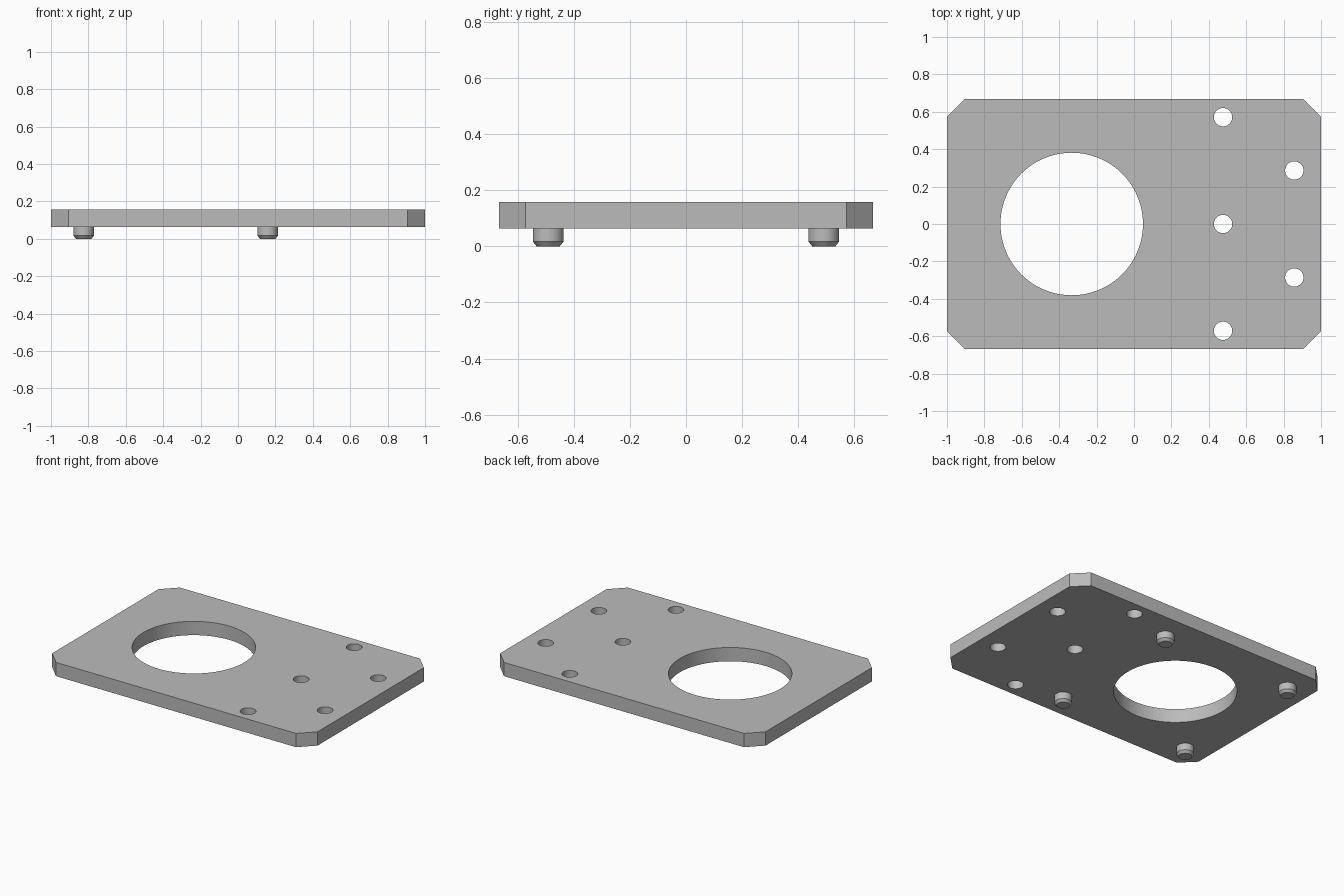
import bpy, bmesh
from math import sin, cos, tau, radians

cube = bpy.data.objects.get("Cube")
if cube:
    bpy.data.objects.remove(cube)

grey = bpy.data.materials.new("plain_grey")
grey.use_nodes = True
grey.diffuse_color = (0.5, 0.5, 0.5, 1)
grey.node_tree.nodes["Principled BSDF"].inputs["Base Color"].default_value = grey.diffuse_color

HALF_X, HALF_Y, CORNER = 1.0, 0.667, 0.095
PLATE_BOTTOM, PLATE_TOP = 0.064, 0.158
BORE_X = -0.333


def circle(cx, cy, r, n):
    return [(cx + r * cos(tau * i / n), cy + r * sin(tau * i / n)) for i in range(n)]


def finish(bm, name):
    """Turn a bmesh into a named, smooth-by-angle object."""
    bmesh.ops.remove_doubles(bm, verts=bm.verts, dist=1e-5)
    bmesh.ops.recalc_face_normals(bm, faces=bm.faces)
    mesh = bpy.data.meshes.new(name)
    bm.to_mesh(mesh)
    bm.free()
    mesh.materials.append(grey)
    obj = bpy.data.objects.new(name, mesh)
    bpy.context.collection.objects.link(obj)
    bpy.ops.object.select_all(action='DESELECT')
    obj.select_set(True)
    bpy.context.view_layer.objects.active = obj
    bpy.ops.object.shade_smooth_by_angle(angle=radians(30))
    return obj


# Plate outline with cut corners, then the large bore and five bolt holes
a, b = HALF_X - CORNER, HALF_Y - CORNER
quarter = [(HALF_X, b), (a, HALF_Y)]
loops = [quarter + [(-x, y) for x, y in reversed(quarter)]
         + [(-x, -y) for x, y in quarter] + [(x, -y) for x, y in reversed(quarter)]]
loops.append(circle(BORE_X, 0, 0.381, 96))
for x, y in [(0.476, -0.571), (0.476, 0), (0.476, 0.571), (0.857, -0.286), (0.857, 0.286)]:
    loops.append(circle(x, y, 0.049, 40))

# Fill the outline around the holes and extrude it to the plate thickness
bm = bmesh.new()
edges = []
for loop in loops:
    verts = [bm.verts.new((x, y, PLATE_BOTTOM)) for x, y in loop]
    edges += [bm.edges.new((v, verts[i - 1])) for i, v in enumerate(verts)]
bmesh.ops.triangle_fill(bm, use_beauty=True, edges=edges, normal=(0, 0, 1))
result = bmesh.ops.extrude_face_region(bm, geom=bm.faces[:], use_keep_orig=True)
top = [g for g in result["geom"] if isinstance(g, bmesh.types.BMVert)]
bmesh.ops.translate(bm, verts=top, vec=(0, 0, PLATE_TOP - PLATE_BOTTOM))
finish(bm, "plate")

# Four locating pegs with chamfered tips, set in a square around the bore
PEG_PROFILE = [(0.0, 0.0), (0.041, 0.0), (0.055, 0.017), (0.055, PLATE_BOTTOM)]
for x_side, x_name in ((-1, "right"), (1, "left")):
    for y_side, y_name in ((-1, "front"), (1, "back")):
        bm = bmesh.new()
        verts = [bm.verts.new((r, 0, z)) for r, z in PEG_PROFILE]
        profile = [bm.edges.new(pair) for pair in zip(verts, verts[1:])]
        bmesh.ops.spin(bm, geom=verts + profile, cent=(0, 0, 0), axis=(0, 0, 1),
                       angle=tau, steps=40)
        peg = finish(bm, f"{y_name}_{x_name}_peg")
        peg.location = (BORE_X + x_side * 0.492, y_side * 0.491, 0)
